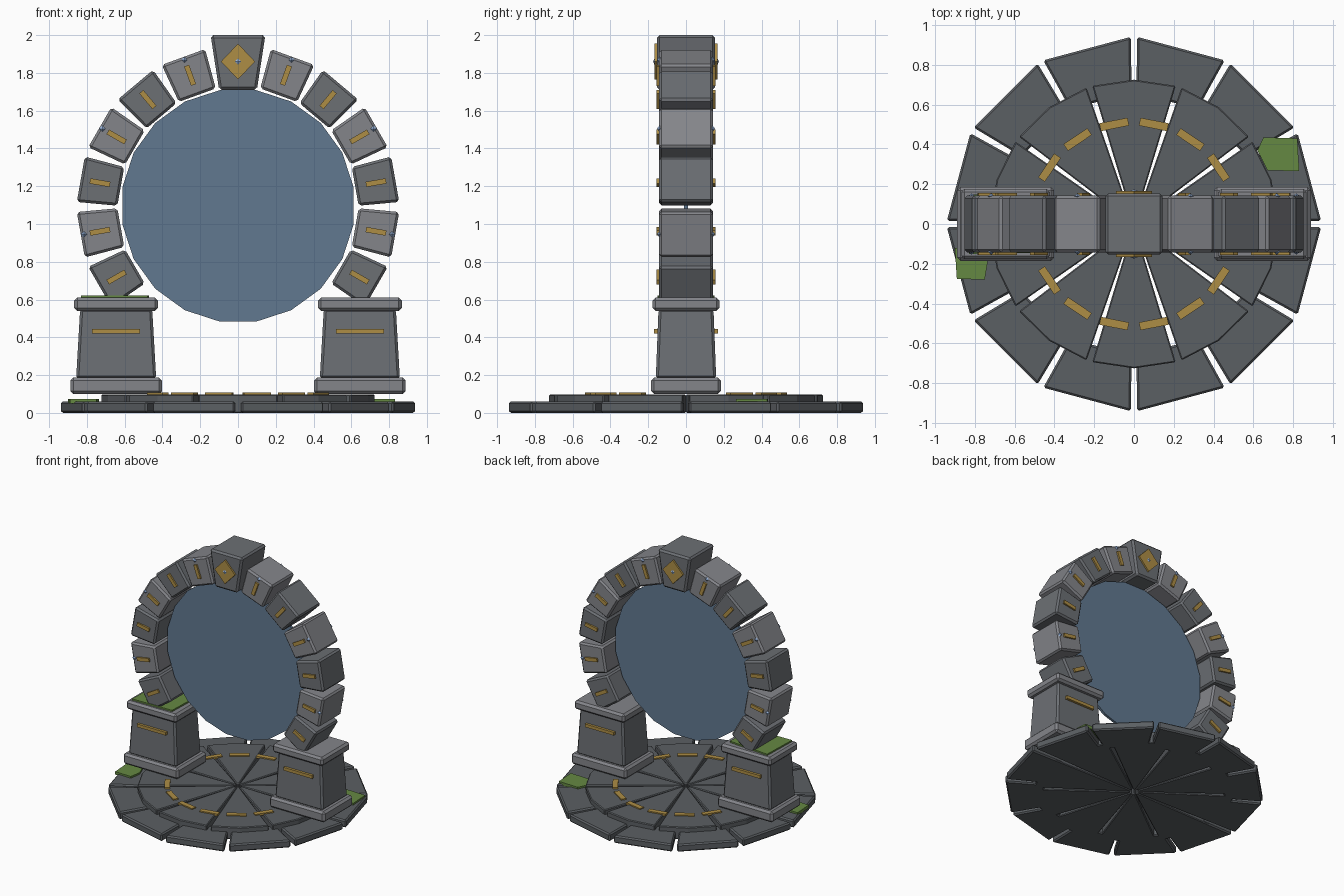
import bpy, bmesh
from math import sin, cos, radians, pi
from mathutils import Matrix, Vector

if "Cube" in bpy.data.objects:
    bpy.data.objects.remove(bpy.data.objects["Cube"])


def material(name, rgb):
    m = bpy.data.materials.new(name)
    m.diffuse_color = (*rgb, 1)
    m.use_nodes = True
    m.node_tree.nodes["Principled BSDF"].inputs["Base Color"].default_value = m.diffuse_color
    return m


DARK = material("dark_stone", (0.15, 0.16, 0.175))
LIGHT = material("light_stone", (0.23, 0.235, 0.255))
FLOOR = material("floor_stone", (0.105, 0.115, 0.125))
GOLD = material("gold", (0.42, 0.27, 0.06))
BLUE = material("crystal", (0.33, 0.48, 0.75))
PORTAL = material("portal_blue", (0.12, 0.19, 0.28))
MOSS = material("moss", (0.13, 0.25, 0.055))
CZ = 1.09  # ring centre height


def prism(name, pts, lo, hi, mat, matrix=Matrix(), bevel=0, taper=(1, 1)):
    """Extrude a 2D outline from lo to hi along local z, scaling the top by taper."""
    bm = bmesh.new()
    bottom = [bm.verts.new((x, y, lo)) for x, y in pts]
    top = [bm.verts.new((x * taper[0], y * taper[1], hi)) for x, y in pts]
    n = len(pts)
    bm.faces.new(bottom)
    bm.faces.new(top)
    for i in range(n):
        j = (i + 1) % n
        bm.faces.new((bottom[i], bottom[j], top[j], top[i]))
    bmesh.ops.transform(bm, matrix=matrix, verts=bm.verts)
    bmesh.ops.recalc_face_normals(bm, faces=bm.faces)
    me = bpy.data.meshes.new(name)
    bm.to_mesh(me)
    bm.free()
    ob = bpy.data.objects.new(name, me)
    bpy.context.collection.objects.link(ob)
    me.materials.append(mat)
    if bevel:
        mod = ob.modifiers.new("chamfer", 'BEVEL')
        mod.width, mod.segments = bevel, 1
    return ob


def rect(w, h):
    return [(-w, -h), (w, -h), (w, h), (-w, h)]


def octahedron(name, loc, r):
    bm = bmesh.new()
    bmesh.ops.create_uvsphere(bm, u_segments=4, v_segments=2, radius=1)
    bmesh.ops.transform(bm, matrix=Matrix.Translation(loc) @ Matrix.Diagonal((*r, 1)), verts=bm.verts)
    me = bpy.data.meshes.new(name)
    bm.to_mesh(me)
    bm.free()
    me.materials.append(BLUE)
    bpy.context.collection.objects.link(bpy.data.objects.new(name, me))


def polar(r, deg):
    return (r * cos(radians(deg)), r * sin(radians(deg)))


# Upright frame: local x, y lie in the front plane, local z runs along -y
UP = Matrix.Translation((0, 0, CZ)) @ Matrix.Rotation(pi / 2, 4, 'X')

# Floor: outer ring of 12 slabs, inner disc of 10 wedges
for i in range(12):
    a, b = i * 30 + 1, i * 30 + 29
    prism("outer_slab", [polar(0.66, a), polar(0.94, a), polar(0.94, b), polar(0.66, b)],
          0, 0.06, FLOOR, bevel=0.01)
for i in range(10):
    a, b = i * 36 + 1.2, i * 36 + 34.8
    prism("inner_wedge", [polar(0.03, a), polar(0.725, a), polar(0.725, i * 36 + 18),
          polar(0.725, b), polar(0.03, b)], 0, 0.098, FLOOR, bevel=0.006)

# Gold inlays on the floor, leaving out those under the pillars
for i in range(16):
    if i % 8 in (0, 7):
        continue
    m = Matrix.Rotation(radians(i * 22.5 + 11.25), 4, 'Z') @ Matrix.Translation((0.51, 0, 0))
    prism("floor_inlay", rect(0.02, 0.072), 0.09, 0.107, GOLD, m)

# Pillars
for s in (-1, 1):
    at = Matrix.Translation((s * 0.645, 0, 0))
    prism("pillar_base", rect(0.243, 0.185), 0.1, 0.187, LIGHT, at, 0.016)
    prism("pillar_shaft", rect(0.212, 0.16), 0.18, 0.55, DARK, at, 0.014, (0.9, 0.91))
    prism("pillar_cap", rect(0.222, 0.177), 0.54, 0.61, LIGHT, at, 0.016)
    prism("pillar_inlay", rect(0.127, 0.17), 0.42, 0.445, GOLD, at)

# Arch stones with gold inlays and edge crystals
for i, ang in enumerate(range(-30, 211, 20)):
    if ang == 90:
        continue
    rot = UP @ Matrix.Rotation(radians(ang), 4, 'Z')
    k = min(ang, 180 - ang)
    light = k in (-10, 30, 70)
    prism("arch_stone", [(0.63, -0.104), (0.845, -0.122), (0.845, 0.122), (0.63, 0.104)],
          -0.142, 0.142, LIGHT if light else DARK, rot, 0.013)
    for s in (-1, 1):
        m = rot @ Matrix.Translation((0.742, 0, s * 0.145))
        prism("arch_inlay", rect(0.054, 0.014), -0.01, 0.01, GOLD, m)
        if light:
            x, z = polar(0.828, ang)
            octahedron("edge_crystal", (x, s * 0.14, z + CZ), (0.018, 0.014, 0.018))

# Keystone with diamond emblem on both faces
prism("keystone", [(-0.1, 0.62), (0.1, 0.62), (0.145, 0.91), (-0.145, 0.91)],
      -0.154, 0.154, DARK, UP, 0.014)
for s in (-1, 1):
    m = UP @ Matrix.Translation((0, 0.77, s * 0.157))
    prism("keystone_diamond", [(-0.09, 0), (0, -0.095), (0.09, 0), (0, 0.095)], -0.01, 0.01, GOLD, m)
    octahedron("keystone_crystal", (0, s * 0.16, CZ + 0.77), (0.034, 0.014, 0.034))

# Portal disc, 20 sides with a flat bottom
prism("portal_disc", [polar(0.62, i * 18 + 9) for i in range(20)], -0.01, 0.01, PORTAL,
      Matrix.Translation((0, 0, 0.006)) @ UP)

# Moss patches
prism("cap_moss", [(-0.83, -0.15), (-0.48, -0.145), (-0.47, 0.12), (-0.82, 0.15)], 0.6, 0.622, MOSS)
prism("floor_moss", [(0.67, 0.27), (0.83, 0.265), (0.82, 0.43), (0.65, 0.435), (0.62, 0.37)],
      0.05, 0.074, MOSS)
prism("floor_moss", [(-0.89, -0.275), (-0.75, -0.28), (-0.735, -0.19), (-0.76, -0.12), (-0.9, -0.12)],
      0.05, 0.074, MOSS)
